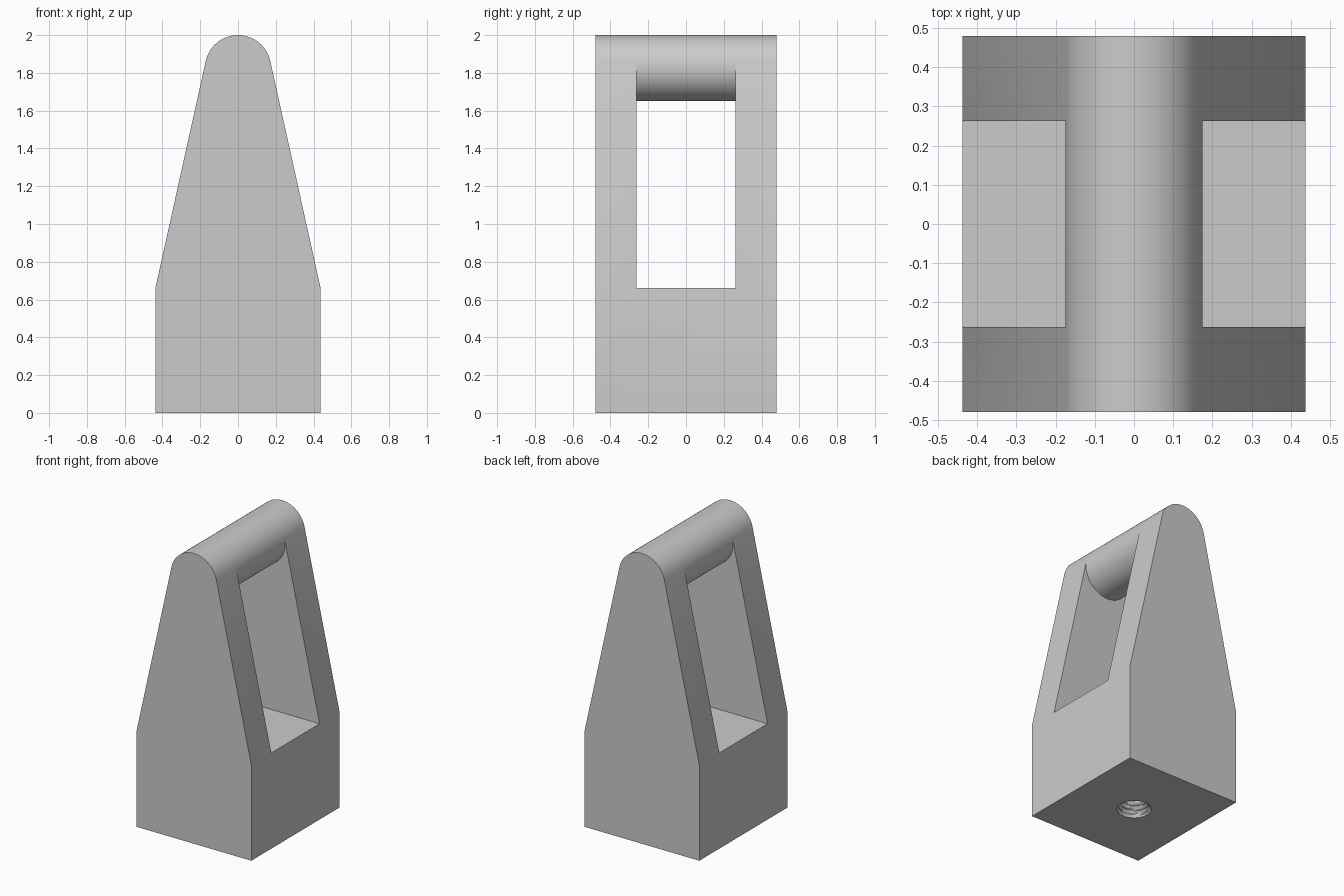
import bpy, bmesh, math

cube = bpy.data.objects.get("Cube")
if cube:
    bpy.data.objects.remove(cube, do_unlink=True)

HALF_X, HALF_Y, SHOULDER = 0.4375, 0.48, 0.66
BAR_Z, BAR_R = 1.825, 0.175
WINDOW_Y = 0.263

grey = bpy.data.materials.new("plain_grey")
grey.use_nodes = True
grey.diffuse_color = (0.6, 0.6, 0.6, 1)
grey.node_tree.nodes["Principled BSDF"].inputs["Base Color"].default_value = (0.6, 0.6, 0.6, 1)


def finish(bm, name):
    bmesh.ops.recalc_face_normals(bm, faces=bm.faces)
    mesh = bpy.data.meshes.new(name)
    bm.to_mesh(mesh)
    bm.free()
    mesh.materials.append(grey)
    obj = bpy.data.objects.new(name, mesh)
    bpy.context.collection.objects.link(obj)
    return obj


def prism(name, outline, half):
    """Extrude an x-z outline along y."""
    bm = bmesh.new()
    face = bm.faces.new([bm.verts.new((x, -half, z)) for x, z in outline])
    ext = bmesh.ops.extrude_face_region(bm, geom=[face])["geom"]
    bmesh.ops.translate(bm, vec=(0, 2 * half, 0),
                        verts=[v for v in ext if isinstance(v, bmesh.types.BMVert)])
    return finish(bm, name)


def arc(start, end, steps):
    angles = [start + (end - start) * i / steps for i in range(steps + 1)]
    return [(BAR_R * math.cos(a), BAR_Z + BAR_R * math.sin(a)) for a in angles]


def thread_cutter(name, depth=0.4, radius=0.092, pitch=0.034, segs=48, rows=72):
    """Closed cylinder whose radius follows a helical V thread."""
    bm = bmesh.new()
    rings = []
    for k in range(rows + 1):
        z = -0.03 + (depth + 0.03) * k / rows
        ring = []
        for i in range(segs):
            phase = (z / pitch - i / segs) % 1
            r = radius + 0.02 * (abs(2 * phase - 1) - 0.5)
            r = max(r, min(0.108, 0.112 - z))  # countersunk mouth
            a = math.tau * i / segs
            ring.append(bm.verts.new((r * math.cos(a), r * math.sin(a), z)))
        rings.append(ring)
    for low, high in zip(rings, rings[1:]):
        for i in range(segs):
            j = (i + 1) % segs
            bm.faces.new((low[i], low[j], high[j], high[i]))
    for ring in (rings[0], rings[-1]):
        bm.faces.new(ring)
    bmesh.ops.triangulate(bm, faces=bm.faces)
    return finish(bm, name)


# Tapered body with rounded top, tangent to the sloping sides
drop = BAR_Z - SHOULDER
tangent = math.acos(BAR_R / math.hypot(HALF_X, drop)) - math.atan2(drop, HALF_X)
body = prism("handle_body",
             [(-HALF_X, 0), (HALF_X, 0), (HALF_X, SHOULDER)]
             + arc(tangent, math.pi - tangent, 32) + [(-HALF_X, SHOULDER)], HALF_Y)

# Through window that leaves a round grip bar at the top
under_bar = arc(tangent, -math.pi - tangent, 40)
side_z = under_bar[0][1]
window = prism("window_cutter",
               [(-1, SHOULDER), (1, SHOULDER), (1, side_z)] + under_bar + [(-1, side_z)],
               WINDOW_Y)

# Threaded mounting hole in the underside
hole = thread_cutter("threaded_hole_cutter")

for cutter in (window, hole):
    mod = body.modifiers.new(cutter.name, "BOOLEAN")
    mod.operation = "DIFFERENCE"
    mod.solver = "EXACT"
    mod.object = cutter
    cutter.hide_render = True

# Apply the cuts, remove the cutters and smooth the curved faces
bpy.context.view_layer.update()
bpy.ops.object.select_all(action="DESELECT")
body.select_set(True)
bpy.context.view_layer.objects.active = body
for mod in list(body.modifiers):
    bpy.ops.object.modifier_apply(modifier=mod.name)
for cutter in (window, hole):
    bpy.data.objects.remove(cutter, do_unlink=True)
bpy.ops.object.shade_smooth_by_angle(angle=math.radians(30))
